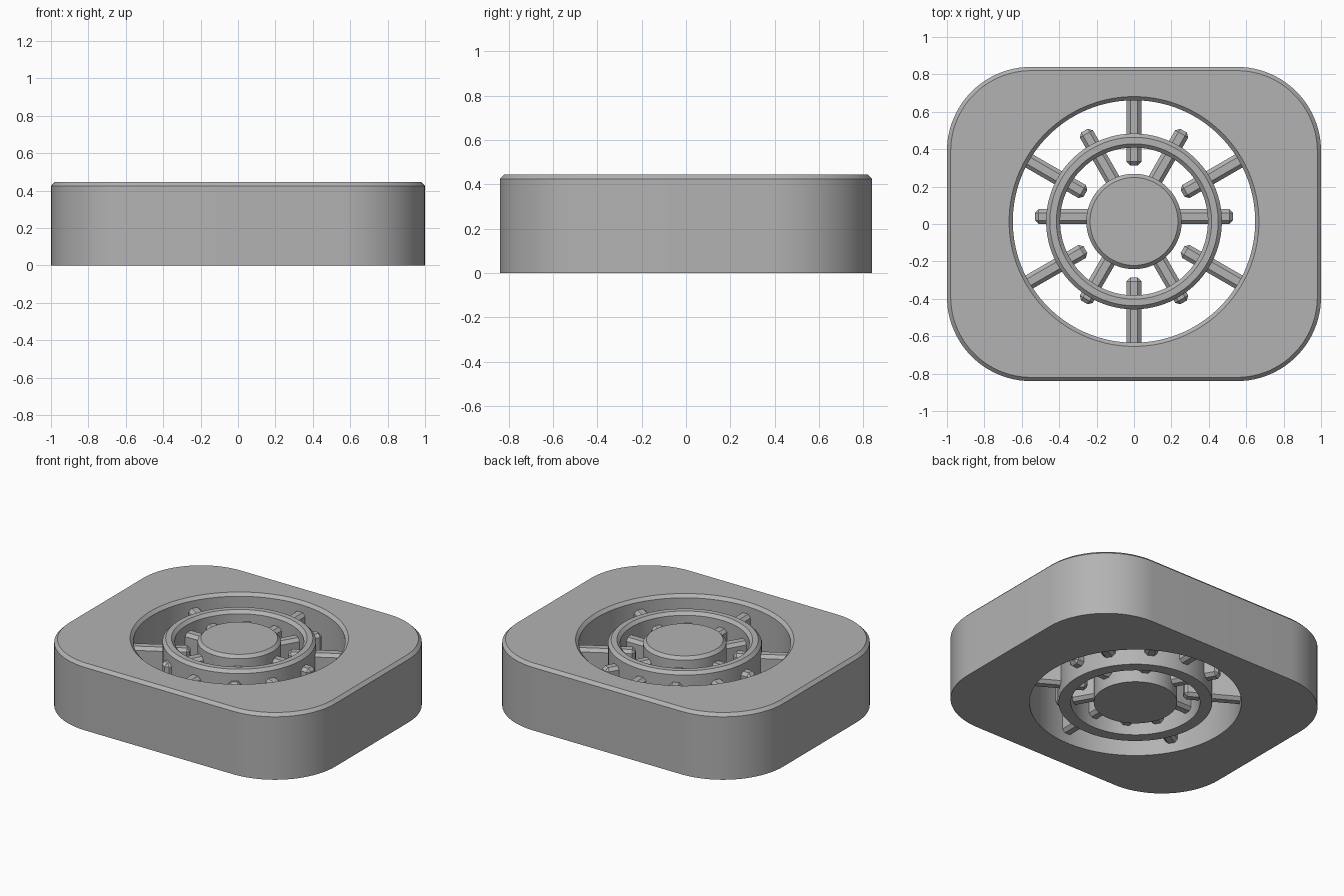
import bpy, bmesh
from math import cos, sin, pi, radians
from mathutils import Matrix, Vector

default = bpy.data.objects.get("Cube")
if default:
    bpy.data.objects.remove(default, do_unlink=True)

HEIGHT = 0.445
CHAMFER = 0.02
CENTRE_Y = 0.0135     # axis of the bore, ring, hub and outer spokes
INNER_SPOKE_Y = 0.04  # axis of the inner spokes
STEPS = 23
COUNT = 4 * (STEPS + 1)

GREY = (0.45, 0.45, 0.45, 1)
grey = bpy.data.materials.new("plain_grey")
grey.use_nodes = True
grey.diffuse_color = GREY
grey.node_tree.nodes["Principled BSDF"].inputs["Base Color"].default_value = GREY


def finish(name, bm):
    bmesh.ops.recalc_face_normals(bm, faces=bm.faces)
    mesh = bpy.data.meshes.new(name)
    bm.to_mesh(mesh)
    bm.free()
    mesh.materials.append(grey)
    obj = bpy.data.objects.new(name, mesh)
    bpy.context.collection.objects.link(obj)
    bpy.ops.object.select_all(action='DESELECT')
    obj.select_set(True)
    bpy.context.view_layer.objects.active = obj
    bpy.ops.object.shade_smooth_by_angle(angle=radians(30))
    return obj


def circle(radius):
    angles = [(i + 0.5) * 2 * pi / COUNT for i in range(COUNT)]
    return [(radius * cos(a), CENTRE_Y + radius * sin(a)) for a in angles]


def rounded_rectangle(half_x, half_y, radius):
    points = []
    for quarter, (sx, sy) in enumerate([(1, 1), (-1, 1), (-1, -1), (1, -1)]):
        for i in range(STEPS + 1):
            a = (quarter + i / STEPS) * pi / 2
            points.append((sx * (half_x - radius) + radius * cos(a),
                           sy * (half_y - radius) + radius * sin(a)))
    return points


def loft(name, sections, closed):
    """Join outlines at given heights; closed wraps round to make a hole."""
    bm = bmesh.new()
    loops = [[bm.verts.new((x, y, z)) for x, y in pts] for pts, z in sections]
    pairs = list(zip(loops, loops[1:]))
    if closed:
        pairs.append((loops[-1], loops[0]))
    else:
        bm.faces.new(loops[0])
        bm.faces.new(loops[-1])
    for a, b in pairs:
        for i in range(COUNT):
            j = (i + 1) % COUNT
            bm.faces.new((a[i], a[j], b[j], b[i]))
    return finish(name, bm)


def spoke(name, start, end, angle, axis_y):
    """Tall radial blade with all edges chamfered."""
    low, high, width = 0.065, 0.375, 0.08
    bm = bmesh.new()
    bmesh.ops.create_cube(bm, size=1)
    bmesh.ops.scale(bm, vec=(end - start, width, high - low), verts=bm.verts)
    bmesh.ops.bevel(bm, geom=bm.edges[:], offset=CHAMFER, segments=1,
                    affect='EDGES')
    shift = Matrix.Translation(((start + end) / 2, 0, (low + high) / 2))
    place = Matrix.Translation(Vector((0, axis_y, 0)))
    bm.transform(place @ Matrix.Rotation(angle, 4, 'Z') @ shift)
    return finish(name, bm)


shoulder = HEIGHT - CHAMFER

# Rounded block with a through bore
loft("housing", [
    (rounded_rectangle(1, 0.84, 0.45), 0),
    (rounded_rectangle(1, 0.84, 0.45), shoulder),
    (rounded_rectangle(1 - CHAMFER, 0.84 - CHAMFER, 0.45 - CHAMFER), HEIGHT),
    (circle(0.668), HEIGHT),
    (circle(0.648), shoulder),
    (circle(0.648), 0)], True)

# Middle ring
loft("middle_ring", [
    (circle(0.47), 0), (circle(0.47), shoulder),
    (circle(0.45), HEIGHT), (circle(0.415), HEIGHT),
    (circle(0.395), shoulder), (circle(0.395), 0)], True)

# Solid hub
loft("hub", [
    (circle(0.255), 0), (circle(0.255), shoulder),
    (circle(0.235), HEIGHT)], False)

# Alternating spokes: hub to just past the ring, and housing to just inside it
for i in range(6):
    spoke(f"inner_spoke_{i + 1}", 0.15, 0.53, i * pi / 3, INNER_SPOKE_Y)
    spoke(f"outer_spoke_{i + 1}", 0.3, 0.72, (i + 0.5) * pi / 3, CENTRE_Y)
